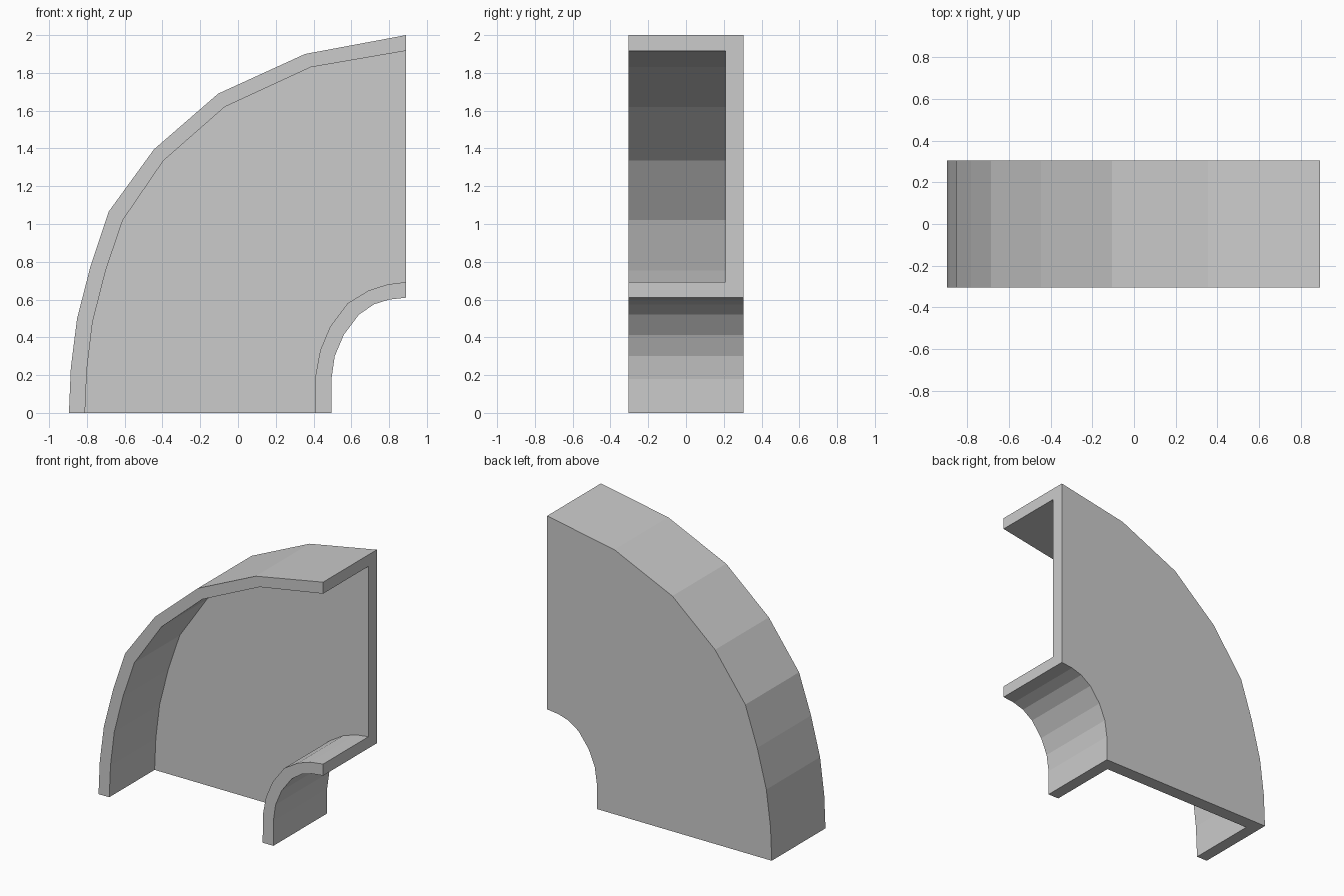
import bpy, bmesh

if "Cube" in bpy.data.objects:
    bpy.data.objects.remove(bpy.data.objects["Cube"])

FRONT, PLATE, BACK = -0.305, 0.21, 0.305

# Faceted quarter curves in (x, z), each running from floor to upright end
outer = [(-0.895, 0), (-0.885, 0.24), (-0.852, 0.50), (-0.78, 0.78), (-0.685, 1.065),
         (-0.445, 1.395), (-0.105, 1.69), (0.355, 1.90), (0.89, 2.0)]
outer_lip = [(-0.81, 0), (-0.80, 0.23), (-0.77, 0.48), (-0.70, 0.755), (-0.61, 1.02),
             (-0.395, 1.335), (-0.07, 1.62), (0.385, 1.83), (0.89, 1.917)]
inner_lip = [(0.41, 0), (0.411, 0.20), (0.435, 0.33), (0.487, 0.455), (0.58, 0.58),
             (0.69, 0.647), (0.79, 0.68), (0.89, 0.693)]
inner = [(0.495, 0), (0.495, 0.18), (0.512, 0.30), (0.56, 0.413), (0.64, 0.52),
         (0.72, 0.575), (0.80, 0.60), (0.89, 0.61)]

bm = bmesh.new()


def curve(points, y):
    return [bm.verts.new((x, y, z)) for x, z in points]


def strip(a, b):
    for i in range(len(a) - 1):
        bm.faces.new((a[i], a[i + 1], b[i + 1], b[i]))


outer_f, outer_b = curve(outer, FRONT), curve(outer, BACK)
olip_f, olip_p = curve(outer_lip, FRONT), curve(outer_lip, PLATE)
ilip_f, ilip_p = curve(inner_lip, FRONT), curve(inner_lip, PLATE)
inner_f, inner_b = curve(inner, FRONT), curve(inner, BACK)

# Loops in order around the channel-shaped cross-section
loops = [outer_b, outer_f, olip_f, olip_p, ilip_p, ilip_f, inner_f, inner_b]

# Curved walls and their front rims
for a, b in ((0, 1), (1, 2), (2, 3), (4, 5), (5, 6), (6, 7)):
    strip(loops[a], loops[b])

# Flat back plate, both sides
bm.faces.new(outer_b + inner_b[::-1])
bm.faces.new(olip_p + ilip_p[::-1])

# Channel-shaped ends
for end in (0, -1):
    bm.faces.new([loop[end] for loop in loops])

bmesh.ops.recalc_face_normals(bm, faces=bm.faces[:])
mesh = bpy.data.meshes.new("curved_channel")
bm.to_mesh(mesh)
bm.free()
bpy.context.collection.objects.link(bpy.data.objects.new("curved_channel", mesh))
